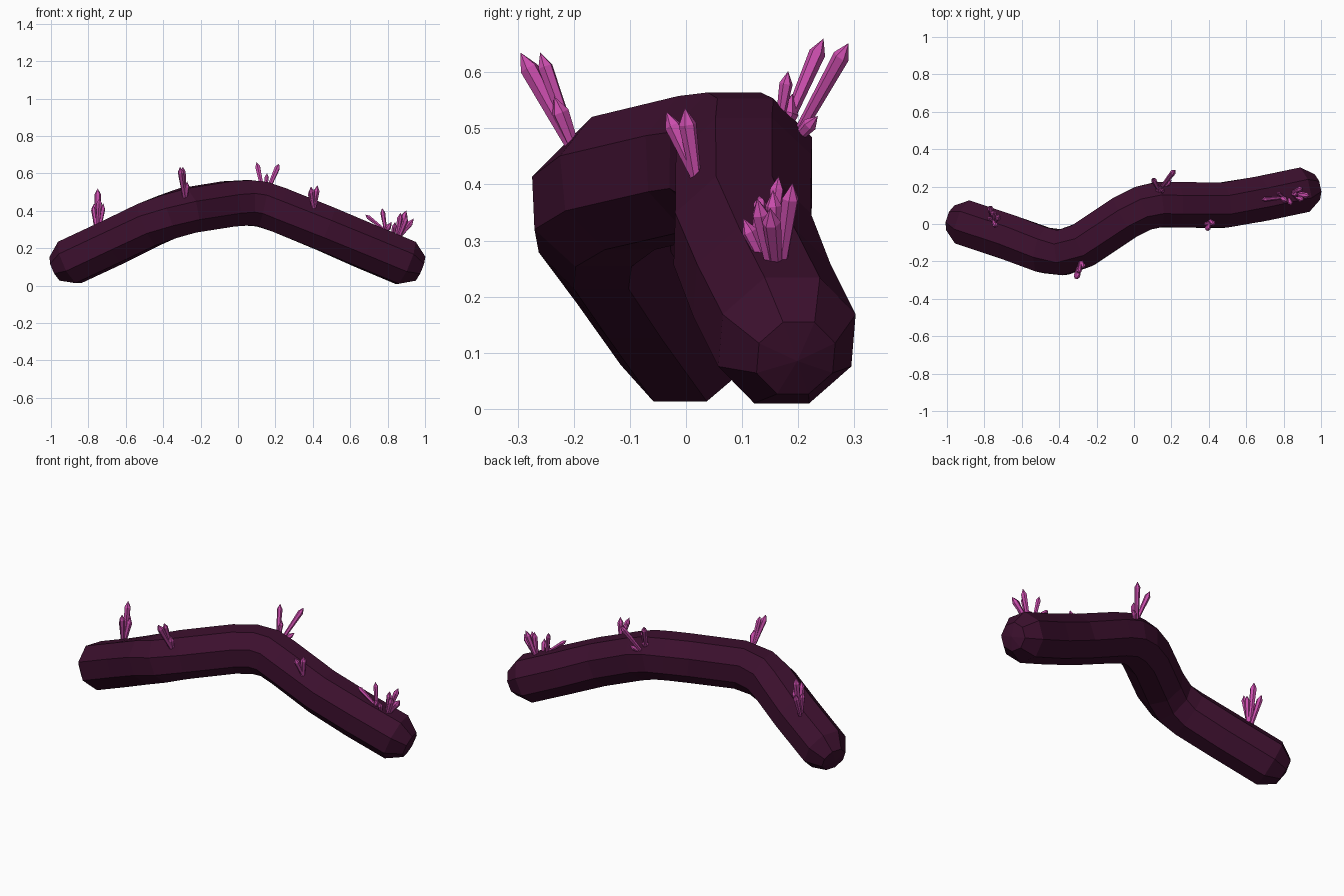
import bpy, bmesh, math
from mathutils import Vector


def material(name, rgb):
    m = bpy.data.materials.new(name)
    m.diffuse_color = (*rgb, 1)
    return m


def finish(name, bm, mat):
    bmesh.ops.recalc_face_normals(bm, faces=bm.faces)
    me = bpy.data.meshes.new(name)
    bm.to_mesh(me)
    bm.free()
    me.materials.append(mat)
    ob = bpy.data.objects.new(name, me)
    bpy.context.collection.objects.link(ob)
    return ob


def ring(bm, c, t, r, n, phase):
    # polygon ring around c, perpendicular to t, levelled to world z
    ref = Vector((0, 0, 1)) if abs(t.z) < 0.99 else Vector((1, 0, 0))
    side = t.cross(ref).normalized()
    up = side.cross(t)
    return [bm.verts.new(c + r * (math.cos(a) * side + math.sin(a) * up))
            for a in (2 * math.pi * (i + phase) / n for i in range(n))]


def bridge(bm, a, b):
    n = len(a)
    for i in range(n):
        bm.faces.new((a[i], a[(i + 1) % n], b[(i + 1) % n], b[i]))


def fan(bm, a, p):
    v = bm.verts.new(p)
    for i in range(len(a)):
        bm.faces.new((a[i], a[(i + 1) % len(a)], v))


stone = material("dark_stone", (0.045, 0.005, 0.027))
pink = material("pink_crystal", (0.6, 0.075, 0.42))

# Arched octagonal branch following a winding path
path = [Vector(p) for p in (
    (-0.90, 0.005, 0.124), (-0.66, -0.075, 0.236), (-0.48, -0.14, 0.325),
    (-0.38, -0.152, 0.367), (-0.27, -0.112, 0.402), (-0.05, 0.035, 0.437),
    (0.05, 0.085, 0.443), (0.13, 0.103, 0.435), (0.22, 0.103, 0.405),
    (0.47, 0.10, 0.303), (0.68, 0.135, 0.212), (0.895, 0.18, 0.122))]
R = 0.131
bm = bmesh.new()
t0 = (path[0] - path[1]).normalized()
t1 = (path[-1] - path[-2]).normalized()
rings = [ring(bm, path[0] + t0 * 0.083, -t0, 0.075, 8, 0.5)]
for i, p in enumerate(path):
    a, b = path[max(i - 1, 0)], path[min(i + 1, len(path) - 1)]
    t = (b - p).normalized() + (p - a).normalized()
    rings.append(ring(bm, p, t.normalized(), R, 8, 0.5))
rings.append(ring(bm, path[-1] + t1 * 0.083, t1, 0.075, 8, 0.5))
for a, b in zip(rings, rings[1:]):
    bridge(bm, a, b)
fan(bm, rings[0], path[0] + t0 * 0.097)
fan(bm, rings[-1], path[-1] + t1 * 0.097)
finish("arched_branch", bm, stone)


# Crystal clusters: each crystal is (base, tip, shoulder radius)
def cluster(name, crystals):
    bm = bmesh.new()
    for base, tip, r in crystals:
        base, tip = Vector(base), Vector(tip)
        t = (tip - base).normalized()
        base = base - t * 0.02
        low = ring(bm, base, t, r * 0.6, 6, 0)
        high = ring(bm, tip - t * r * 1.9, t, r, 6, 0)
        bm.faces.new(low)
        bridge(bm, low, high)
        fan(bm, high, tip)
    finish(name, bm, pink)


cluster("left_crystals", [
    ((-0.75, 0.03, 0.32), (-0.75, 0.06, 0.52), 0.018),
    ((-0.76, 0.04, 0.31), (-0.77, 0.095, 0.44), 0.016),
    ((-0.74, 0.02, 0.32), (-0.72, 0.04, 0.44), 0.016),
    ((-0.75, 0.01, 0.32), (-0.74, -0.01, 0.47), 0.016),
    ((-0.76, 0.02, 0.32), (-0.775, 0.03, 0.43), 0.014)])
cluster("front_left_crystals", [
    ((-0.285, -0.205, 0.47), (-0.31, -0.295, 0.635), 0.017),
    ((-0.285, -0.20, 0.47), (-0.295, -0.26, 0.635), 0.014),
    ((-0.28, -0.205, 0.48), (-0.272, -0.235, 0.557), 0.016)])
cluster("back_crystals", [
    ((0.13, 0.185, 0.52), (0.10, 0.245, 0.66), 0.015),
    ((0.15, 0.20, 0.49), (0.22, 0.29, 0.652), 0.015),
    ((0.15, 0.17, 0.53), (0.155, 0.182, 0.602), 0.012),
    ((0.135, 0.18, 0.52), (0.13, 0.19, 0.562), 0.019),
    ((0.17, 0.205, 0.49), (0.20, 0.235, 0.522), 0.013)])
cluster("front_right_crystals", [
    ((0.405, 0.01, 0.43), (0.39, -0.035, 0.53), 0.015),
    ((0.41, 0.015, 0.43), (0.425, -0.002, 0.537), 0.016),
    ((0.40, 0.01, 0.43), (0.38, -0.005, 0.51), 0.012)])
cluster("right_crystals", [
    ((0.78, 0.14, 0.30), (0.68, 0.13, 0.38), 0.012),
    ((0.79, 0.15, 0.29), (0.77, 0.165, 0.415), 0.013),
    ((0.79, 0.14, 0.29), (0.82, 0.12, 0.34), 0.016),
    ((0.85, 0.17, 0.26), (0.90, 0.19, 0.403), 0.016),
    ((0.86, 0.16, 0.26), (0.94, 0.15, 0.358), 0.017),
    ((0.85, 0.16, 0.27), (0.87, 0.155, 0.39), 0.015),
    ((0.86, 0.15, 0.26), (0.905, 0.127, 0.375), 0.016),
    ((0.83, 0.13, 0.28), (0.84, 0.102, 0.34), 0.014)])
